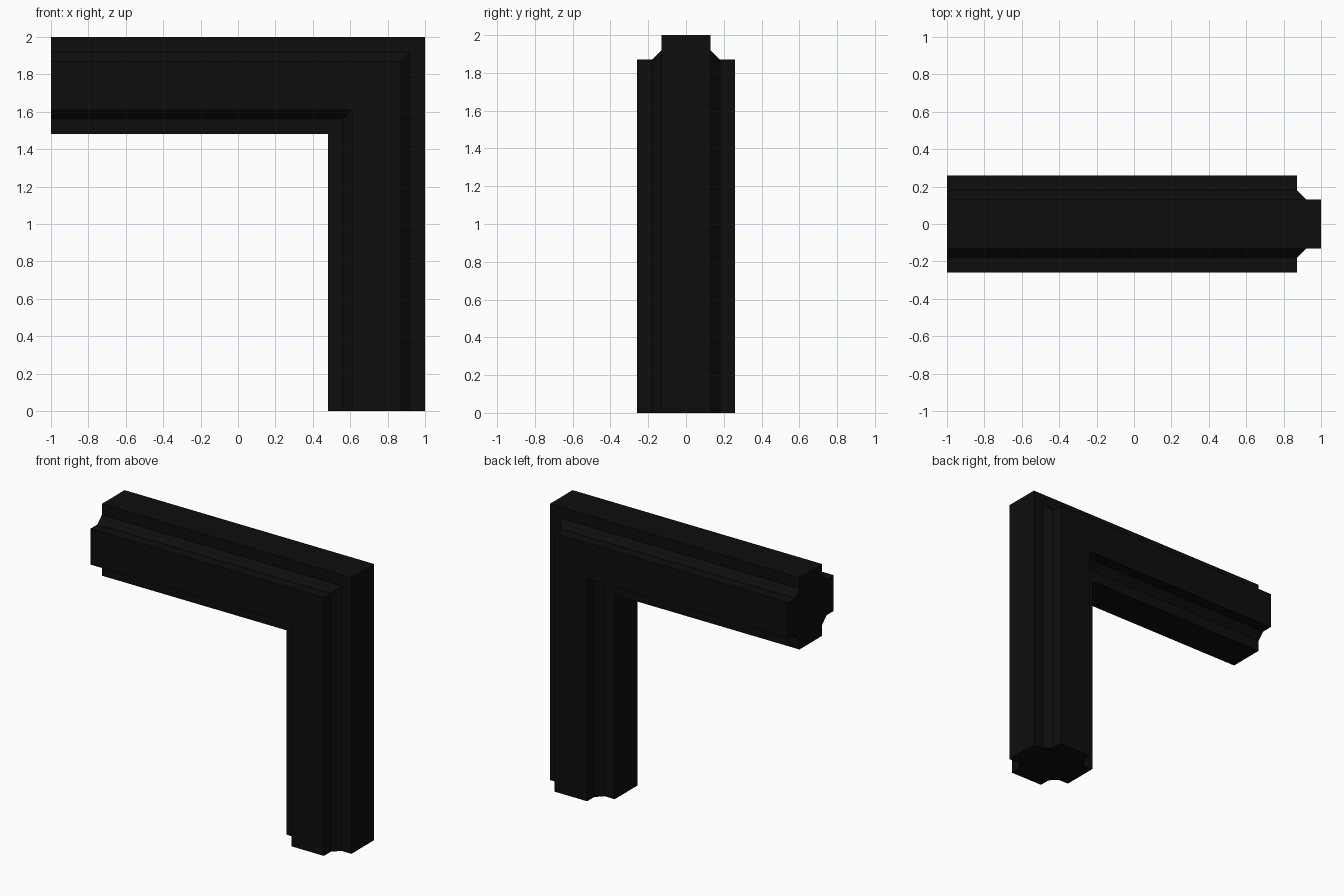
import bpy
import bmesh

# Remove the default cube
cube = bpy.data.objects.get("Cube")
if cube:
    bpy.data.objects.remove(cube, do_unlink=True)

# Single near-black material
black = bpy.data.materials.new("matte black")
black.use_nodes = True
color = (0.004, 0.004, 0.004, 1)
black.diffuse_color = color
shader = next(n for n in black.node_tree.nodes if n.type == "BSDF_PRINCIPLED")
shader.inputs["Base Color"].default_value = color
shader.inputs["Roughness"].default_value = 0.9

HALF, RIB, COVE = 0.26, 0.13, 0.18   # half width, rib half width, chamfer depth
AXIS_X, AXIS_Z = 0.74, 1.74          # centre lines of the post and the beam

# Cross-section: a square with a stepped, chamfered notch in each corner
quarter = [(HALF, RIB), (COVE, RIB), (RIB, COVE), (RIB, HALF)]
section = []
for _ in range(4):
    section += quarter
    quarter = [(-v, u) for u, v in quarter]

# Rings at the beam end, the mitred corner and the post foot
bm = bmesh.new()
stations = [
    lambda u, v: (-1, v, AXIS_Z + u),
    lambda u, v: (AXIS_X + u, v, AXIS_Z + u),
    lambda u, v: (AXIS_X + u, v, 0),
]
rings = [[bm.verts.new(place(u, v)) for u, v in section] for place in stations]

# Side walls between neighbouring rings
count = len(section)
for a, b in zip(rings, rings[1:]):
    for i in range(count):
        j = (i + 1) % count
        bm.faces.new((a[i], a[j], b[j], b[i]))

# End caps
bm.faces.new(rings[0])
bm.faces.new(rings[-1])
bmesh.ops.recalc_face_normals(bm, faces=bm.faces)

mesh = bpy.data.meshes.new("corner_beam")
bm.to_mesh(mesh)
bm.free()
mesh.materials.append(black)
beam = bpy.data.objects.new("corner_beam", mesh)
bpy.context.collection.objects.link(beam)
